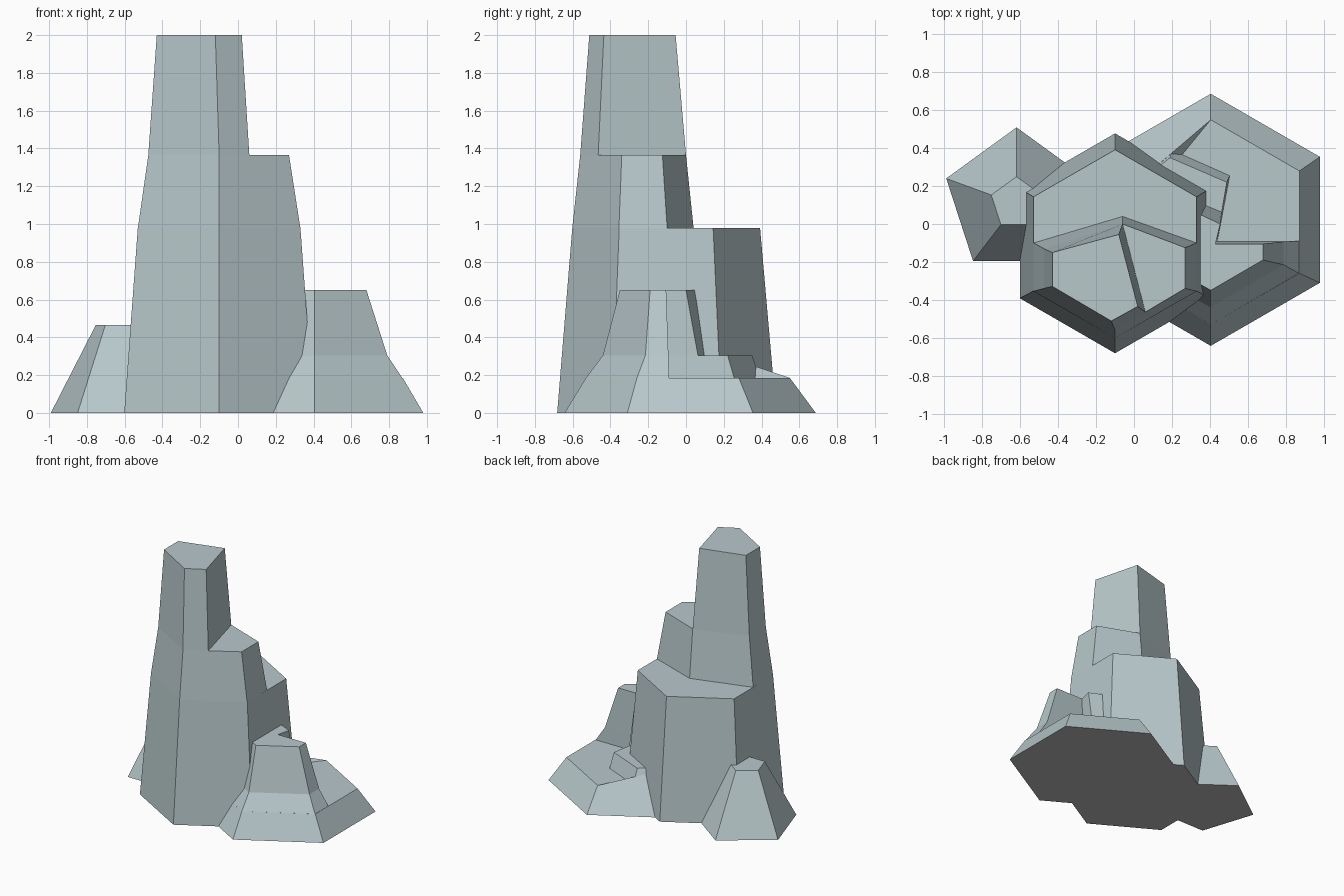
import bpy, math

if "Cube" in bpy.data.objects:
    bpy.data.objects.remove(bpy.data.objects["Cube"])


def material(name, rgb):
    m = bpy.data.materials.new(name)
    m.diffuse_color = (*rgb, 1)
    m.use_nodes = True
    m.node_tree.nodes["Principled BSDF"].inputs["Base Color"].default_value = m.diffuse_color
    return m


STONE = material("blue_grey_stone", (0.48, 0.58, 0.60))
UNDER = material("grey_underside", (0.48, 0.48, 0.48))


def ring(sides, cx, cy, r, start):
    """Regular polygon outline, counter-clockwise."""
    return [(cx + r * math.cos(math.radians(start) + math.tau * i / sides),
             cy + r * math.sin(math.radians(start) + math.tau * i / sides))
            for i in range(sides)]


def rock(name, low, z0, high, z1, bottom=False, cap=None, lift=None, extra=()):
    """Tapered block between two outlines; cap faces may be custom."""
    n = len(low)
    lift = lift or {}
    verts = [(x, y, z0) for x, y in low]
    verts += [(x, y, lift.get(i, z1)) for i, (x, y) in enumerate(high)]
    verts += list(extra)
    faces = [(i, (i + 1) % n, n + (i + 1) % n, n + i) for i in range(n)]
    faces += cap or [tuple(range(n, 2 * n))]
    if bottom:
        faces.append(tuple(reversed(range(n))))
    me = bpy.data.meshes.new(name)
    me.from_pydata(verts, [], faces)
    me.materials.append(STONE)
    me.materials.append(UNDER)
    me.update()
    for p in me.polygons:
        if p.normal.z < -0.9:
            p.material_index = 1
    ob = bpy.data.objects.new(name, me)
    bpy.context.collection.objects.link(ob)
    return ob


# Main spire: hexagonal foot, then two ever smaller broken steps
rock("spire_foot", ring(6, -0.1, -0.102, 0.58, 30), 0,
     ring(6, -0.1, -0.105, 0.497, 30), 0.98, bottom=True)
rock("spire_middle",
     [(-0.53, -0.1), (-0.53, -0.355), (-0.1, -0.602), (0.33, -0.355), (0.33, -0.1), (-0.06, 0.04)], 0.98,
     [(-0.475, -0.13), (-0.475, -0.34), (-0.1, -0.56), (0.27, -0.34), (0.27, -0.125), (-0.06, 0.0)], 1.365)
rock("spire_top",
     [(-0.475, -0.13), (-0.475, -0.34), (-0.1, -0.56), (0.06, -0.465), (-0.06, 0.0)], 1.365,
     [(-0.43, -0.15), (-0.43, -0.33), (-0.12, -0.512), (0.02, -0.435), (-0.08, -0.055)], 2.0)

# Right boulder: wide hexagonal skirt whose back left corner rises above the ledge
# top ring starts at 30 degrees: 6 right back, 7 back, 8 left back, 9 left front, 10 front, 11 right front
skirt_top = ring(6, 0.405, 0.01, 0.54, 30)
skirt_top[2] = (0.0, 0.205)
rock("boulder_skirt", ring(6, 0.405, 0.022, 0.665, 30), 0, skirt_top, 0.185, bottom=True,
     lift={2: 0.3}, extra=[(0.2, 0.3, 0.185)],
     cap=[(6, 7, 12, 9, 10, 11), (7, 8, 12), (8, 9, 12)])
rock("boulder_middle",
     [(0.405, -0.53), (0.87, -0.26), (0.87, -0.09), (0.44, -0.09), (0.505, 0.255),
      (0.2, 0.39), (-0.06, 0.25), (-0.06, -0.26)], 0.185,
     [(0.405, -0.44), (0.79, -0.215), (0.79, -0.093), (0.436, -0.093), (0.49, 0.22),
      (0.19, 0.35), (0.0, 0.2), (0.0, -0.215)], 0.305)
rock("boulder_top",
     [(0.405, -0.44), (0.79, -0.215), (0.79, -0.093), (0.436, -0.093), (0.463, 0.063),
      (0.36, 0.105), (0.0, 0.1), (0.0, -0.215)], 0.305,
     [(0.405, -0.35), (0.68, -0.19), (0.68, -0.105), (0.43, -0.105), (0.455, 0.0),
      (0.36, 0.045), (0.13, 0.04), (0.13, -0.19)], 0.65)

# Small pentagonal rock on the left
rock("side_rock", ring(5, -0.62, 0.12, 0.39, 90), 0,
     ring(5, -0.62, 0.11, 0.14, 90), 0.465, bottom=True)
